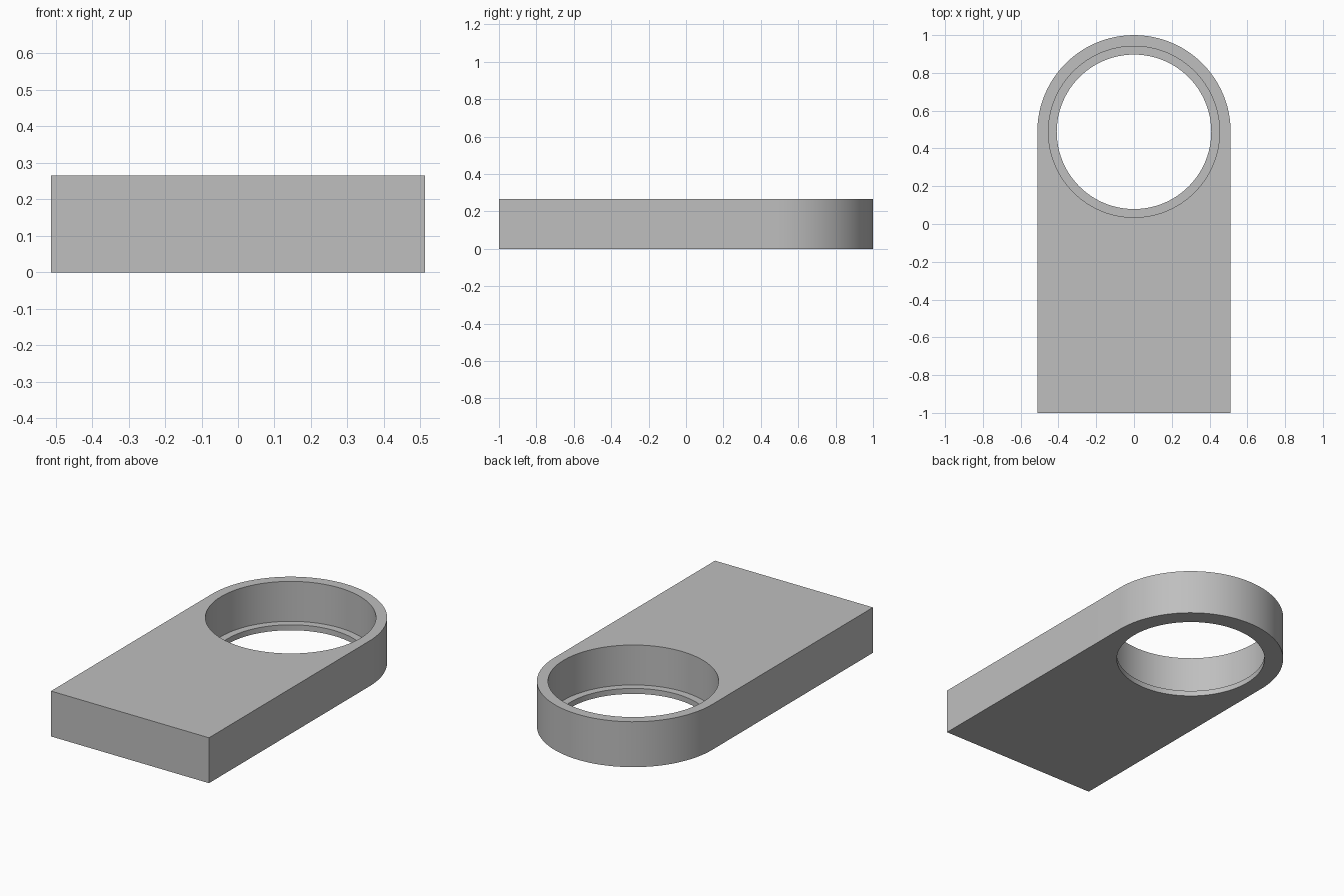
import bpy, bmesh, math

if "Cube" in bpy.data.objects:
    bpy.data.objects.remove(bpy.data.objects["Cube"], do_unlink=True)

WIDTH, HEIGHT = 0.512, 0.266        # half width, thickness
RING_Y = 1.0 - WIDTH                # centre of the rounded end
BORE_R, LIP_R, LIP_H = 0.453, 0.409, 0.032
SEGMENTS = 96

grey = bpy.data.materials.new("plain grey")
grey.use_nodes = True
colour = (0.52, 0.52, 0.52, 1.0)
grey.diffuse_color = colour
grey.node_tree.nodes["Principled BSDF"].inputs["Base Color"].default_value = colour


def arc(radius, sweep, count):
    """Points counter-clockwise around the ring centre, starting at +x."""
    return [(radius * math.cos(sweep * i / count),
             RING_Y + radius * math.sin(sweep * i / count)) for i in range(count)]


def prism(name, outline, bottom, top):
    """Extrude a flat outline upwards into a solid."""
    bm = bmesh.new()
    base = bm.faces.new([bm.verts.new((x, y, bottom)) for x, y in outline])
    grown = bmesh.ops.extrude_face_region(bm, geom=[base])["geom"]
    bmesh.ops.translate(bm, vec=(0, 0, top - bottom),
                        verts=[v for v in grown if isinstance(v, bmesh.types.BMVert)])
    bmesh.ops.recalc_face_normals(bm, faces=bm.faces)
    mesh = bpy.data.meshes.new(name)
    bm.to_mesh(mesh)
    bm.free()
    mesh.materials.append(grey)
    obj = bpy.data.objects.new(name, mesh)
    bpy.context.collection.objects.link(obj)
    return obj


# Plate: straight front, semicircular back
outline = arc(WIDTH, math.pi, SEGMENTS // 2)
outline += [(-WIDTH, RING_Y), (-WIDTH, -1.0), (WIDTH, -1.0)]
plate = prism("plate", outline, 0.0, HEIGHT)

# Stepped bore: wide pocket from above, narrower through hole leaving a thin lip
bpy.context.view_layer.objects.active = plate
plate.select_set(True)
for name, radius, bottom in (("pocket_cutter", BORE_R, LIP_H),
                             ("hole_cutter", LIP_R, -0.1)):
    cutter = prism(name, arc(radius, 2 * math.pi, SEGMENTS), bottom, HEIGHT + 0.1)
    cutter.hide_render = True
    cut = plate.modifiers.new(name, 'BOOLEAN')
    cut.operation = 'DIFFERENCE'
    cut.solver = 'EXACT'
    cut.object = cutter
    bpy.ops.object.modifier_apply(modifier=cut.name)
    bpy.data.objects.remove(cutter, do_unlink=True)

# Smooth curved walls, crisp rims
bpy.ops.object.shade_smooth_by_angle(angle=math.radians(30))
